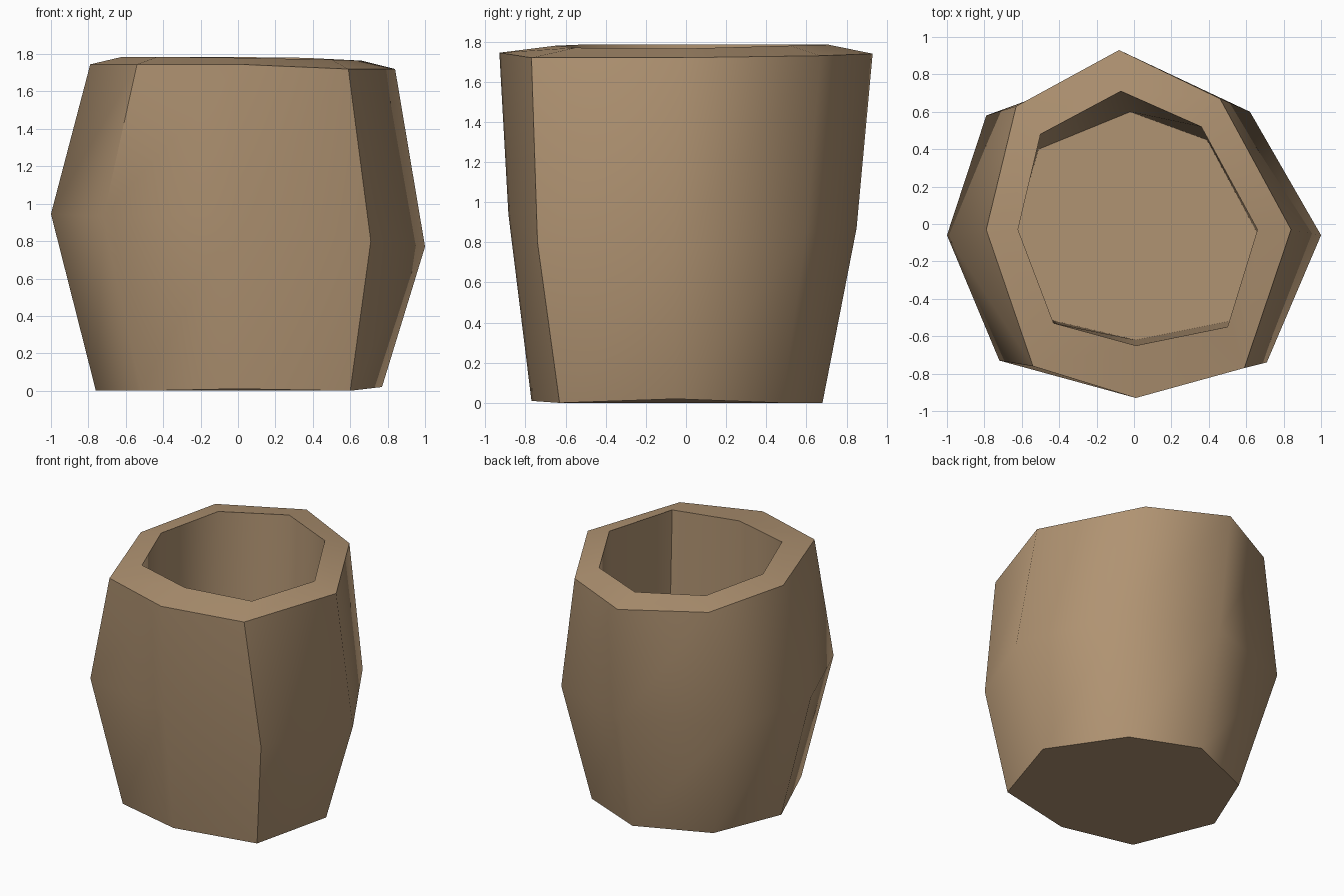
import bpy, bmesh, math

if "Cube" in bpy.data.objects:
    bpy.data.objects.remove(bpy.data.objects["Cube"])

wood = bpy.data.materials.new("tan wood")
wood.diffuse_color = (0.434, 0.292, 0.168, 1)
wood.use_nodes = True
wood.node_tree.nodes["Principled BSDF"].inputs["Base Color"].default_value = wood.diffuse_color

# Eight-sided, slightly irregular rings, counter-clockwise from the right
bottom = [(.77, -.05, .02), (.45, .48, 0), (-.03, .68, 0), (-.55, .46, 0),
          (-.76, -.05, 0), (-.52, -.63, 0), (0, -.77, .01), (.60, -.63, 0)]
middle = [(1, -.06, .77), (.62, .60, .85), (-.05, .85, .87), (-.79, .58, .9),
          (-1, -.06, .945), (-.72, -.73, .93), (0, -.885, .94), (.71, -.74, .8)]
rim_out = [(.84, -.03, 1.72), (.46, .67, 1.73), (-.08, .93, 1.74), (-.63, .63, 1.75),
           (-.79, -.03, 1.745), (-.54, -.76, 1.745), (.01, -.93, 1.745), (.59, -.77, 1.72)]
rim_in = [(.66, -.03, 1.765), (.36, .52, 1.78), (-.07, .71, 1.785), (-.50, .48, 1.785),
          (-.62, -.03, 1.785), (-.43, -.53, 1.785), (.01, -.65, 1.78), (.50, -.55, 1.77)]
FLOOR = 0.35
floor = [(x, y, FLOOR) for x, y in
         [(.66, -.05), (.39, .45), (-.02, .60), (-.51, .40),
          (-.64, -.05), (-.46, -.51), (.01, -.62), (.51, -.52)]]

# Hollow barrel: skin the rings from base, over the rim, to the inner floor
bm = bmesh.new()
rings = [[bm.verts.new(p) for p in r] for r in (bottom, middle, rim_out, rim_in, floor)]
for a, b in zip(rings, rings[1:]):
    for i in range(8):
        j = (i + 1) % 8
        bm.faces.new((a[i], a[j], b[j], b[i]))
bm.faces.new(rings[0][::-1])
bm.faces.new(rings[-1])
bmesh.ops.recalc_face_normals(bm, faces=bm.faces)
mesh = bpy.data.meshes.new("barrel")
bm.to_mesh(mesh)
bm.free()
mesh.materials.append(wood)
barrel = bpy.data.objects.new("barrel", mesh)
bpy.context.collection.objects.link(barrel)

# Smooth round the sides, sharp at rim and base
bpy.context.view_layer.objects.active = barrel
barrel.select_set(True)
bpy.ops.object.shade_smooth_by_angle(angle=math.radians(55))
